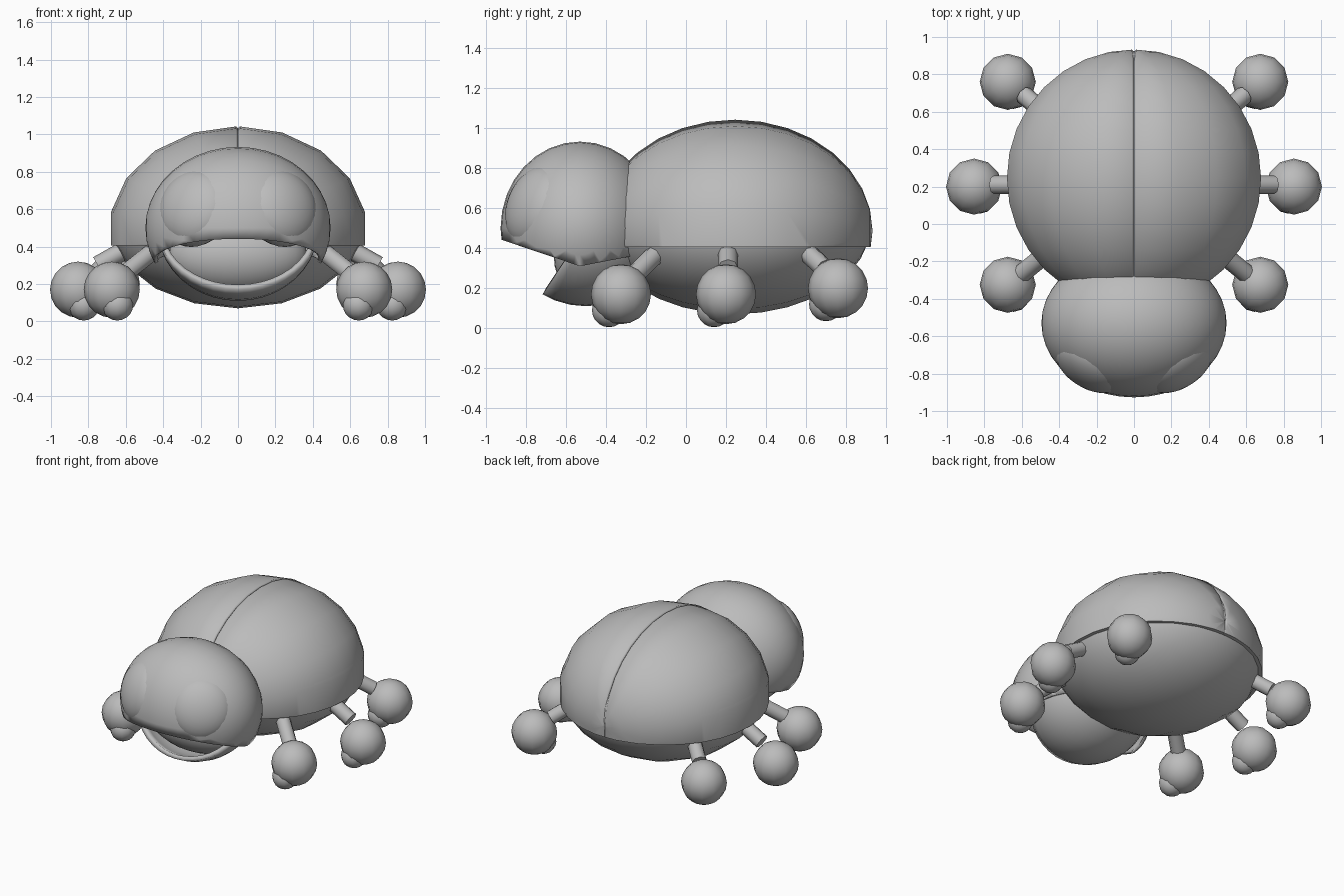
import bpy, bmesh, math
from mathutils import Vector, Matrix

cube = bpy.data.objects.get("Cube")
if cube:
    bpy.data.objects.remove(cube, do_unlink=True)

grey = bpy.data.materials.new("plain_grey")
grey.use_nodes = True
grey.diffuse_color = (0.5, 0.5, 0.5, 1)
grey.node_tree.nodes["Principled BSDF"].inputs["Base Color"].default_value = (0.5, 0.5, 0.5, 1)


def ellipsoid(center, radii, segs, rings, axis="z"):
    """Sphere scaled to radii, with its poles on the given axis."""
    bm = bmesh.new()
    bmesh.ops.create_uvsphere(bm, u_segments=segs, v_segments=rings, radius=1)
    turn = {"x": Matrix.Rotation(math.pi / 2, 4, "Y"),
            "y": Matrix.Rotation(math.pi / 2, 4, "X"),
            "z": Matrix.Identity(4)}[axis]
    place = Matrix.Translation(center) @ Matrix.Diagonal((*radii, 1))
    bm.transform(place @ turn)
    return bm


def cut(bm, point, normal, cap=True):
    """Remove what lies on the side the normal points to."""
    geom = bm.verts[:] + bm.edges[:] + bm.faces[:]
    res = bmesh.ops.bisect_plane(bm, geom=geom, plane_co=point, plane_no=normal,
                                 clear_outer=True)
    if cap:
        edges = [e for e in res["geom_cut"] if isinstance(e, bmesh.types.BMEdge)]
        bmesh.ops.contextual_create(bm, geom=edges)


def finish(bm, name, wall=0):
    """Make the object; an open shell gets an inward wall."""
    bmesh.ops.recalc_face_normals(bm, faces=bm.faces)
    mesh = bpy.data.meshes.new(name)
    bm.to_mesh(mesh)
    bm.free()
    mesh.materials.append(grey)
    ob = bpy.data.objects.new(name, mesh)
    bpy.context.collection.objects.link(ob)
    bpy.ops.object.select_all(action="DESELECT")
    ob.select_set(True)
    bpy.context.view_layer.objects.active = ob
    bpy.ops.object.shade_smooth_by_angle(angle=math.radians(50))
    if wall:
        mod = ob.modifiers.new("wall", "SOLIDIFY")
        mod.thickness = wall
        mod.offset = -1


# Body under the wing cases
finish(ellipsoid((0, 0.245, 0.52), (0.685, 0.68, 0.45), 18, 16, "y"), "body")

# Two wing cases with a narrow bevelled seam between them
for side, label in ((1, "left"), (-1, "right")):
    bm = ellipsoid((0, 0.245, 0.487), (0.69, 0.688, 0.557), 18, 16, "y")
    cut(bm, (0, 0, 0.405), (0, 0, -1))
    cut(bm, (side * 0.001, 0, 0), (-side, 0, 0))
    seam = [e for e in bm.edges if all(abs(v.co.x) < 0.002 for v in e.verts)
            and all(v.co.z > 0.41 for v in e.verts)]
    bmesh.ops.bevel(bm, geom=seam, offset=0.01, segments=1, affect="EDGES")
    finish(bm, f"wing_case_{label}")

# Hollow head, its underside sliced to open the mouth
bm = ellipsoid((0, -0.53, 0.5), (0.495, 0.397, 0.433), 32, 20, "x")
cut(bm, (0, -0.53, 0.31), (0, -0.32, -0.95), cap=False)
cut(bm, (0, -0.53, 0.31), (0, 0.19, -0.98), cap=False)
finish(bm, "head", wall=0.02)

# Open lower jaw: a thick half bowl swung down
bm = ellipsoid((0, -0.5, 0.5), (0.43, 0.41, 0.39), 32, 20, "x")
cut(bm, (0, -0.5, 0.5), (0, -0.84, 0.55), cap=False)
finish(bm, "lower_jaw", wall=0.03)

# Rounded tongue filling the mouth
finish(ellipsoid((0, -0.46, 0.35), (0.37, 0.2, 0.21), 32, 16, "x"), "tongue")

# Eyes: flattened balls sunk into the head
for side, label in ((1, "left"), (-1, "right")):
    bm = ellipsoid((0, 0, 0), (0.215, 0.215, 0.13), 32, 16)
    facing = Vector((side * 0.5, -0.81, 0.32)).to_track_quat("Z", "Y")
    bm.transform(Matrix.Translation((side * 0.228, -0.74, 0.606)) @ facing.to_matrix().to_4x4())
    finish(bm, f"eye_{label}")

# Legs: hip, ankle and foot centre, mirrored across x
LEGS = {
    "front": ((0.36, -0.07, 0.45), (0.6, -0.265, 0.26), (0.675, -0.325, 0.17)),
    "middle": ((0.5, 0.21, 0.44), (0.75, 0.21, 0.3), (0.855, 0.2, 0.17)),
    "rear": ((0.4, 0.53, 0.45), (0.59, 0.69, 0.3), (0.675, 0.76, 0.2)),
}
for place, points in LEGS.items():
    for side, label in ((1, "left"), (-1, "right")):
        hip, ankle, foot = (Vector((side * p[0], p[1], p[2])) for p in points)
        along = ankle - hip
        bm = bmesh.new()
        bmesh.ops.create_cone(bm, cap_ends=True, segments=8, radius1=0.05,
                              radius2=0.05, depth=along.length)
        bm.transform(Matrix.Translation((hip + ankle) / 2)
                     @ along.to_track_quat("Z", "Y").to_matrix().to_4x4())
        finish(bm, f"{place}_leg_{label}")
        finish(ellipsoid(foot, (0.15,) * 3, 12, 10), f"{place}_foot_{label}")
        toe = foot + Vector((-side * 0.03, -0.06, -0.08))
        finish(ellipsoid(toe, (0.085,) * 3, 12, 10), f"{place}_toe_{label}")
